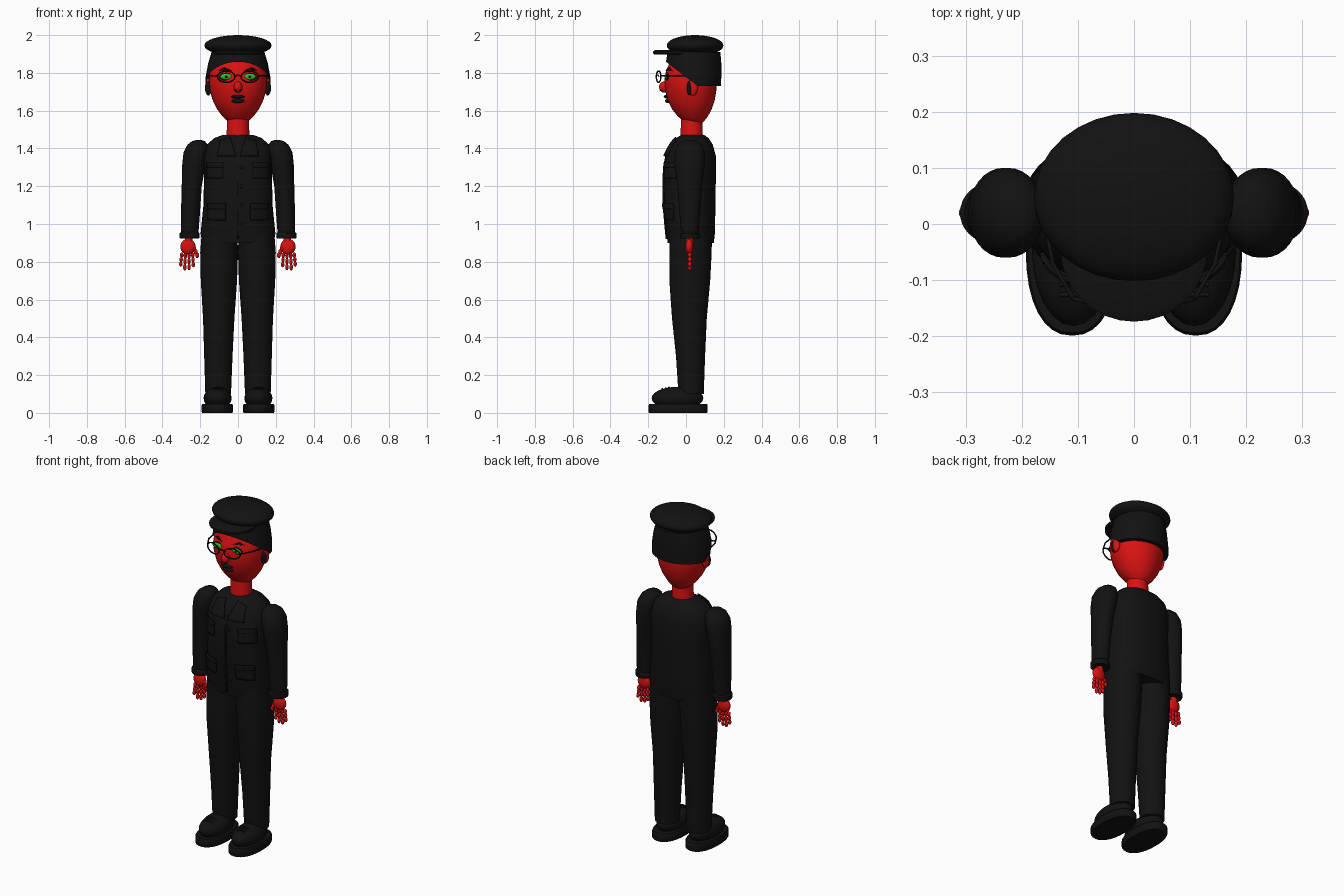
import bpy, bmesh, math
from mathutils import Vector, Matrix
from mathutils.bvhtree import BVHTree

if "Cube" in bpy.data.objects:
    bpy.data.objects.remove(bpy.data.objects["Cube"], do_unlink=True)


def material(name, rgb):
    m = bpy.data.materials.new(name)
    m.use_nodes = True
    m.diffuse_color = (*rgb, 1)
    m.node_tree.nodes["Principled BSDF"].inputs["Base Color"].default_value = (*rgb, 1)
    return m


black = material("black cloth", (0.006, 0.006, 0.006))
red = material("red skin", (0.7, 0.006, 0.006))
green = material("green iris", (0.03, 0.5, 0.02))


def finish(name, bm, mat):
    bmesh.ops.recalc_face_normals(bm, faces=bm.faces)
    mesh = bpy.data.meshes.new(name)
    bm.to_mesh(mesh)
    bm.free()
    mesh.materials.append(mat)
    ob = bpy.data.objects.new(name, mesh)
    bpy.context.collection.objects.link(ob)
    bpy.ops.object.select_all(action='DESELECT')
    ob.select_set(True)
    bpy.context.view_layer.objects.active = ob
    bpy.ops.object.shade_smooth_by_angle(angle=math.radians(40))
    return ob


def spow(v, p):
    return math.copysign(abs(v) ** p, v)


def loft(name, sections, mat, power=2, cut=None, n=32):
    """Stack of rounded sections: (z, centre x, centre y, radius x, radius y)."""
    bm = bmesh.new()
    rings = []
    for z, cx, cy, rx, ry in sections:
        angles = [math.tau * i / n for i in range(n)]
        rings.append([bm.verts.new((cx + rx * spow(math.cos(a), 2 / power),
                                    cy + ry * spow(math.sin(a), 2 / power), z)) for a in angles])
    for a, b in zip(rings, rings[1:]):
        for i in range(n):
            j = (i + 1) % n
            bm.faces.new((a[i], a[j], b[j], b[i]))
    bm.faces.new(rings[0])
    bm.faces.new(rings[-1])
    if cut:
        bmesh.ops.bisect_plane(bm, geom=bm.verts[:] + bm.edges[:] + bm.faces[:],
                               plane_co=cut[0], plane_no=cut[1], clear_inner=True)
    return finish(name, bm, mat)


def ball(name, centre, radii, mat, u=24, v=14):
    bm = bmesh.new()
    bmesh.ops.create_uvsphere(bm, u_segments=u, v_segments=v, radius=1,
                              matrix=Matrix.Translation(centre) @ Matrix.Diagonal((*radii, 1)))
    return finish(name, bm, mat)


def tube(name, points, radius, mat, closed=False):
    curve = bpy.data.curves.new(name, 'CURVE')
    curve.dimensions = '3D'
    curve.bevel_depth = radius
    curve.bevel_resolution = 2
    curve.use_fill_caps = True
    spline = curve.splines.new('POLY')
    spline.points.add(len(points) - 1)
    for p, co in zip(spline.points, points):
        p.co = (*co, 1)
    spline.use_cyclic_u = closed
    curve.materials.append(mat)
    ob = bpy.data.objects.new(name, curve)
    bpy.context.collection.objects.link(ob)
    return ob


def surface(ob):
    bm = bmesh.new()
    bm.from_mesh(ob.data)
    tree = BVHTree.FromBMesh(bm)
    bm.free()

    def front_y(x, z):
        hit = tree.ray_cast(Vector((x, -1, z)), Vector((0, 1, 0)))[0]
        return hit.y if hit else 0
    return front_y


def patch(name, corners, front_y, mat, lift=0.004, n=6):
    """Thin four-cornered plate laid on the front of a body."""
    a, b, c, d = [Vector(p) for p in corners]
    bm = bmesh.new()
    grid = []
    for i in range(n + 1):
        row = []
        for j in range(n + 1):
            p = a.lerp(b, i / n).lerp(d.lerp(c, i / n), j / n)
            row.append(bm.verts.new((p.x, front_y(p.x, p.y) - lift, p.y)))
        grid.append(row)
    for i in range(n):
        for j in range(n):
            bm.faces.new((grid[i][j], grid[i + 1][j], grid[i + 1][j + 1], grid[i][j + 1]))
    ob = finish(name, bm, mat)
    solid = ob.modifiers.new("thickness", 'SOLIDIFY')
    solid.thickness = 0.008
    solid.offset = 0
    return ob


# Body
torso = loft("jacket", [(0.9, 0, .025, .19, .122), (0.95, 0, .025, .198, .128), (1.1, 0, .02, .183, .136),
                        (1.25, 0, .02, .18, .138), (1.36, 0, .025, .183, .133), (1.42, 0, .032, .165, .11),
                        (1.455, 0, .035, .125, .085), (1.472, 0, .035, .08, .06)], black, 2.4)
loft("neck", [(1.42, 0, .03, .062, .06), (1.58, 0, .03, .057, .056)], red)
head = loft("head", [(1.528, 0, .045, .03, .03), (1.54, 0, .042, .052, .05), (1.57, 0, .036, .083, .08),
                     (1.61, 0, .031, .112, .106), (1.66, 0, .027, .136, .126), (1.71, 0, .025, .149, .136),
                     (1.76, 0, .023, .154, .138), (1.81, 0, .027, .15, .133), (1.87, 0, .035, .135, .115)], red)

# Cap
loft("cap_side", [(1.73, 0, .037, .172, .148), (1.78, 0, .038, .171, .149), (1.85, 0, .04, .158, .147),
                  (1.91, 0, .042, .14, .14)], black, cut=((0, -.11, 1.862), (0, .13, .17)))
ball("cap_crown", (0, .048, 1.945), (.178, .15, .055), black, 32, 16)
loft("cap_visor", [(1.897, 0, -.045, .125, .122), (1.903, 0, -.045, .131, .129),
                   (1.914, 0, -.045, .131, .129), (1.92, 0, -.045, .12, .118)], black)

# Middle of the face
face_y = surface(head)
ball("nose", (0, -.115, 1.725), (.023, .028, .03), red)
ball("upper_lip", (0, face_y(0, 1.674), 1.674), (.036, .016, .009), black)
ball("lower_lip", (0, face_y(0, 1.652), 1.652), (.034, .016, .012), black)
eye_z, lens_y = 1.78, -.145
tube("glasses_bridge", [(-.018, lens_y, 1.783), (0, lens_y - .004, 1.788), (.018, lens_y, 1.783)], .004, black)

# Jacket front
chest_y = surface(torso)
patch("front_seam", [(-.006, .92), (.006, .92), (.006, 1.38), (-.006, 1.38)], chest_y, black)
for i in range(4):
    z = 1.0 + .1 * i
    ball("jacket_button", (.018, chest_y(.018, z), z), (.009, .007, .009), black, 12, 8)

for s, side in ((1, "left"), (-1, "right")):
    # Facial features
    x = s * .062
    y = face_y(x, eye_z)
    ball(side + "_eye_outline", (x, y, eye_z), (.038, .008, .021), black)
    ball(side + "_iris", (x, y - .003, eye_z), (.031, .01, .016), green)
    ball(side + "_pupil", (x, y - .011, eye_z), (.007, .004, .007), black, 12, 8)
    ball(side + "_nostril", (s * .013, -.133, 1.708), (.006, .007, .005), black, 12, 8)
    patch(side + "_eyebrow", [(s * .035, 1.812), (s * .07, 1.818), (s * .1, 1.812), (s * .07, 1.828)],
          face_y, black)
    # Ears with dark hair in front
    ball(side + "_ear", (s * .157, .037, 1.725), (.016, .026, .046), red)
    ball(side + "_sideburn", (s * .157, .018, 1.72), (.018, .013, .038), black)
    # Glasses
    rim = [(x + s * .046 * math.cos(t), lens_y + .012 * math.cos(t), eye_z + .03 * math.sin(t))
           for t in [math.tau * k / 28 for k in range(28)]]
    tube(side + "_glasses_rim", rim, .004, black, True)
    tube(side + "_glasses_arm", [(s * .108, lens_y + .012, 1.785), (s * .145, -.07, 1.786),
                                 (s * .165, .035, 1.782)], .004, black)

    # Pockets and lapels
    patch(side + "_chest_pocket", [(s * .08, 1.24), (s * .165, 1.24), (s * .165, 1.32), (s * .08, 1.32)],
          chest_y, black, .006)
    patch(side + "_chest_pocket_flap", [(s * .08, 1.3), (s * .165, 1.3), (s * .165, 1.325), (s * .08, 1.325)],
          chest_y, black, .012)
    patch(side + "_hip_pocket", [(s * .065, 1.02), (s * .16, 1.02), (s * .16, 1.1), (s * .065, 1.1)],
          chest_y, black, .006)
    patch(side + "_hip_pocket_flap", [(s * .065, 1.08), (s * .16, 1.08), (s * .16, 1.108), (s * .065, 1.108)],
          chest_y, black, .012)
    patch(side + "_lapel", [(s * .01, 1.36), (s * .11, 1.36), (s * .095, 1.44), (s * .04, 1.458)],
          chest_y, black, .01)

    # Sleeve and cuff
    loft(side + "_sleeve", [(.93, s * .256, .02, .045, .045), (1.05, s * .252, .02, .05, .054),
                            (1.2, s * .245, .02, .053, .066), (1.32, s * .233, .02, .062, .08),
                            (1.38, s * .224, .02, .064, .08), (1.42, s * .214, .02, .053, .064),
                            (1.439, s * .209, .02, .033, .04), (1.445, s * .207, .02, .01, .012)], black)
    loft(side + "_cuff", [(.922, s * .257, .02, .05, .05), (.928, s * .257, .02, .053, .053),
                          (.95, s * .257, .02, .053, .053), (.957, s * .256, .02, .046, .047)], black)

    # Hand
    tube(side + "_wrist", [(s * .26, .02, .95), (s * .262, .02, .88)], .02, red)
    ball(side + "_palm", (s * .265, .018, .88), (.04, .021, .042), red)
    for k, length in enumerate((.075, .09, .092, .072)):
        fx = .24 + .019 * k
        for joint in range(3):
            drop = length * (joint + .5) / 3
            ball(side + "_finger", (s * (fx + .05 * drop * (k - 1)), .02, .848 - drop),
                 (.0095, .011, length / 5), red, 10, 8)
    for joint in range(3):
        ball(side + "_thumb", (s * (.232 - .008 * joint), .016, .872 - .019 * joint),
             (.011, .011, .015), red, 10, 8)

    # Trouser leg
    loft(side + "_trouser_leg", [(.1, s * .105, .027, .068, .067), (.3, s * .104, .024, .075, .077),
                                 (.5, s * .102, .018, .083, .092), (.7, s * .101, .02, .096, .108),
                                 (.85, s * .1, .024, .1, .112), (.94, s * .098, .025, .095, .112)], black)
    # Shoe
    loft(side + "_sole", [(0, s * .11, -.042, .08, .153), (.006, s * .11, -.042, .083, .157),
                          (.04, s * .11, -.042, .083, .157), (.048, s * .11, -.042, .079, .152)], black, 2.3)
    ball(side + "_shoe_upper", (s * .108, -.045, .078), (.074, .137, .06), black)
    for k in range(3):
        ly = -.09 - .018 * k
        lz = .134 - .004 * k
        tube(side + "_lace", [(s * .083, ly, lz - .004), (s * .108, ly, lz + .002), (s * .133, ly, lz - .004)],
             .004, black)
